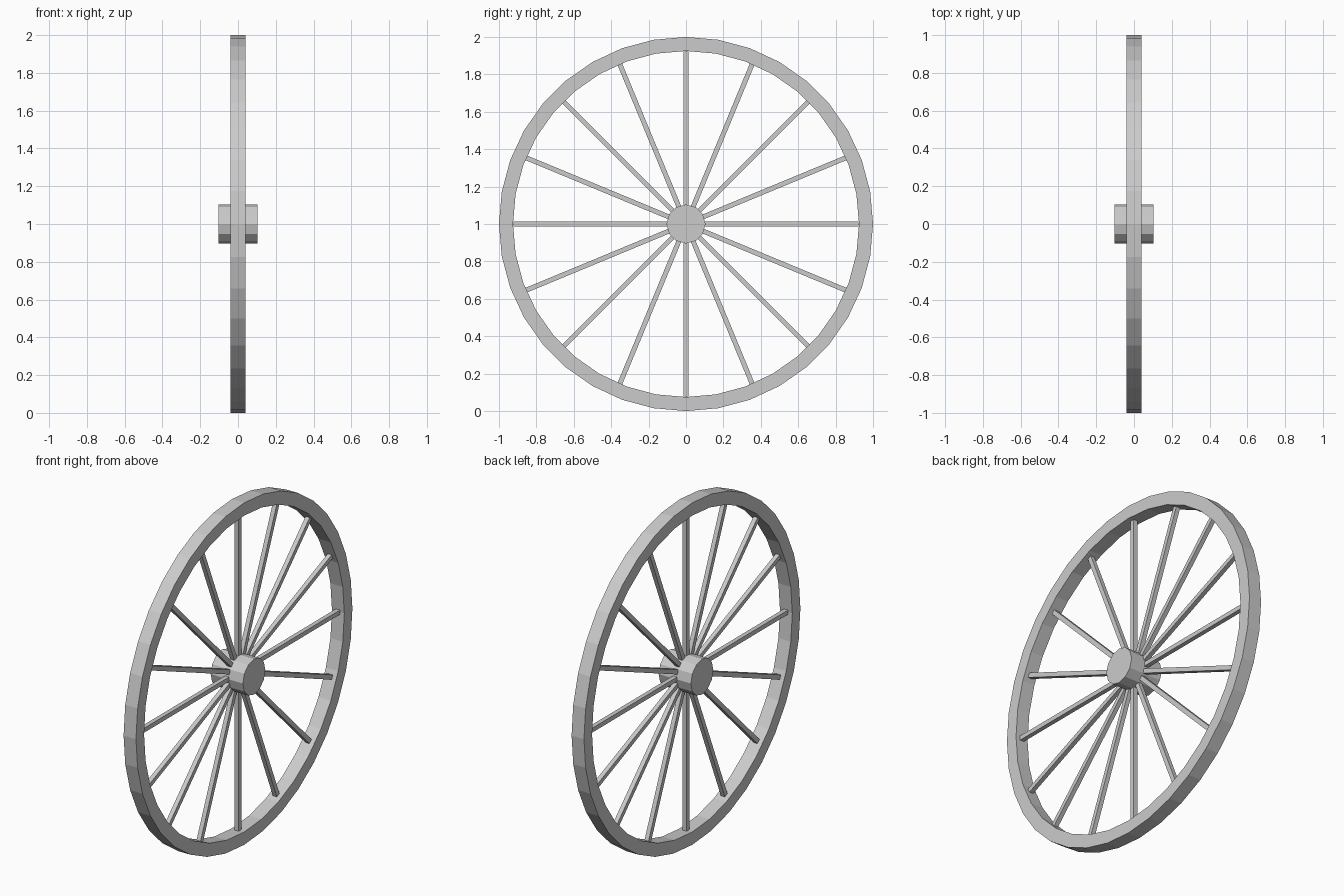
import bpy, bmesh, math
from mathutils import Matrix, Vector

if "Cube" in bpy.data.objects:
    bpy.data.objects.remove(bpy.data.objects["Cube"])

CENTRE = Vector((0, 0, 1))

grey = bpy.data.materials.new("plain grey")
grey.diffuse_color = (0.6, 0.6, 0.6, 1)
grey.use_nodes = True
grey.node_tree.nodes["Principled BSDF"].inputs["Base Color"].default_value = grey.diffuse_color


def finish(name, bm):
    bmesh.ops.recalc_face_normals(bm, faces=bm.faces)
    mesh = bpy.data.meshes.new(name)
    bm.to_mesh(mesh)
    bm.free()
    mesh.materials.append(grey)
    obj = bpy.data.objects.new(name, mesh)
    obj.location = CENTRE
    bpy.context.collection.objects.link(obj)
    return obj


# rim: rectangular section swept round the x axis
SIDES, OUTER, INNER, HALF = 36, 1.0, 0.925, 0.04
bm = bmesh.new()
rings = []
for i in range(SIDES):
    a = 2 * math.pi * i / SIDES
    rings.append([bm.verts.new((x, r * math.sin(a), r * math.cos(a)))
                  for x, r in ((-HALF, INNER), (HALF, INNER), (HALF, OUTER), (-HALF, OUTER))])
for i in range(SIDES):
    p, q = rings[i], rings[(i + 1) % SIDES]
    for k in range(4):
        n = (k + 1) % 4
        bm.faces.new((p[k], p[n], q[n], q[k]))
finish("rim", bm)

# hub: short drum along the x axis
bm = bmesh.new()
bmesh.ops.create_cone(bm, cap_ends=True, segments=12, radius1=0.104, radius2=0.104,
                      depth=0.208, matrix=Matrix.Rotation(math.pi / 2, 4, 'Y'))
finish("hub", bm)

# spokes: sixteen square bars from inside the hub to the rim
COUNT, START, END, THICK = 16, 0.06, 0.923, 0.026
for i in range(COUNT):
    bm = bmesh.new()
    turn = Matrix.Rotation(2 * math.pi * i / COUNT, 4, 'X')
    place = Matrix.Translation((0, 0, (START + END) / 2))
    size = Matrix.Diagonal((THICK, THICK, END - START, 1))
    bmesh.ops.create_cube(bm, size=1, matrix=turn @ place @ size)
    finish(f"spoke_{i + 1:02d}", bm)
